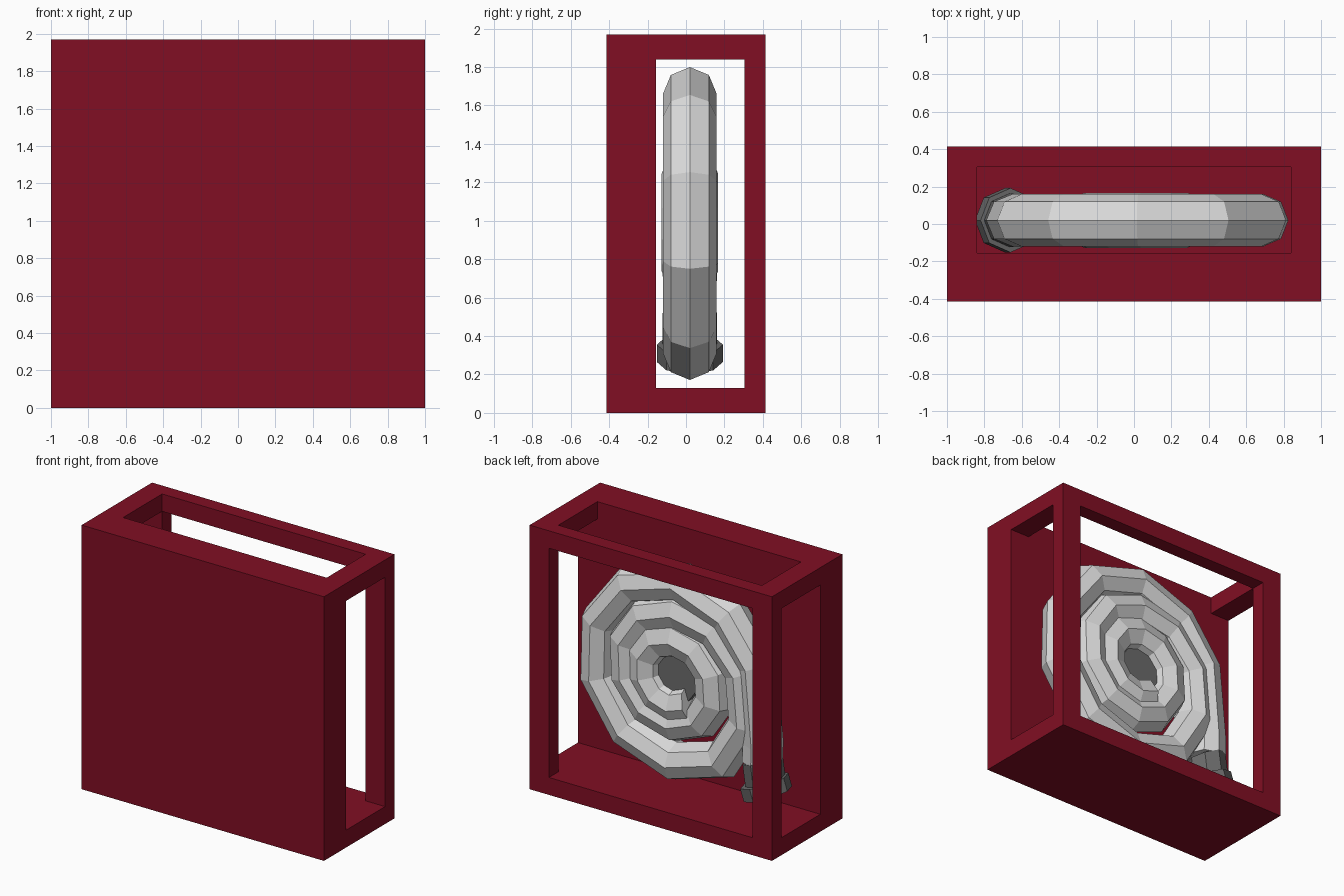
import bpy, bmesh, math
from mathutils import Vector

if "Cube" in bpy.data.objects:
    bpy.data.objects.remove(bpy.data.objects["Cube"])


def material(name, rgb):
    m = bpy.data.materials.new(name)
    m.diffuse_color = (*rgb, 1)
    m.use_nodes = True
    m.node_tree.nodes["Principled BSDF"].inputs["Base Color"].default_value = m.diffuse_color
    return m


RED = material("dark red paint", (0.22, 0.0045, 0.017))
GREY = material("pale grey hose", (0.70, 0.70, 0.70))
DARK = material("dark grey metal", (0.15, 0.15, 0.15))


def finish(bm, name, mat):
    bmesh.ops.remove_doubles(bm, verts=bm.verts, dist=1e-5)
    bmesh.ops.recalc_face_normals(bm, faces=bm.faces)
    me = bpy.data.meshes.new(name)
    bm.to_mesh(me)
    bm.free()
    me.materials.append(mat)
    ob = bpy.data.objects.new(name, me)
    bpy.context.collection.objects.link(ob)
    return ob


# Cabinet: 3x3x3 cells, hollow middle, open at both sides, back and top
AX = [(-1, -0.84, 0.84, 1), (-0.415, -0.155, 0.305, 0.415), (0, 0.13, 1.84, 1.97)]


def solid(c):
    if min(c) < 0 or max(c) > 2:
        return False
    i, j, k = c
    sides = j == 1 and k == 1
    back = i == 1 and k == 1 and j >= 1
    top = i == 1 and j == 1 and k >= 1
    return not (sides or back or top)


bm = bmesh.new()
for n in range(27):
    c = (n % 3, n // 3 % 3, n // 9)
    if not solid(c):
        continue
    for a in range(3):
        for s in (0, 1):
            nb = list(c)
            nb[a] += 2 * s - 1
            if solid(nb):
                continue
            u, v = (a + 1) % 3, (a + 2) % 3
            quad = []
            for du, dv in ((0, 0), (1, 0), (1, 1), (0, 1)):
                g = list(c)
                g[a] += s
                g[u] += du
                g[v] += dv
                quad.append(bm.verts.new([AX[d][g[d]] for d in range(3)]))
            bm.faces.new(quad if s else quad[::-1])
finish(bm, "cabinet", RED)

# Octagonal tube swept along a path in the x-z plane
YC = 0.02


def sweep(name, path, radii, mat, direction=None):
    pts = [Vector((x, 0, z)) for x, z in path]
    bm = bmesh.new()
    rings = []
    for i, p in enumerate(pts):
        t = Vector()
        if direction:
            t = Vector(direction).normalized()
        else:
            if i > 0:
                t += (p - pts[i - 1]).normalized()
            if i < len(pts) - 1:
                t += (pts[i + 1] - p).normalized()
            t.normalize()
        side = Vector((t.z, 0, -t.x))
        ring = []
        for k in range(8):
            a = k * math.pi / 4
            q = p + side * math.cos(a) * radii[i]
            ring.append(bm.verts.new((q.x, YC + math.sin(a) * radii[i], q.z)))
        rings.append(ring)
    for r0, r1 in zip(rings, rings[1:]):
        for k in range(8):
            bm.faces.new((r0[k], r0[(k + 1) % 8], r1[(k + 1) % 8], r1[k]))
    bm.faces.new(rings[0])
    bm.faces.new(rings[-1])
    return finish(bm, name, mat)


# Coiled hose: spiral from the inside out, then the hanging tail
CX, CZ = 0.045, 0.975
KEYS = [(0, 0.685), (0.6, 0.66), (1, 0.47), (2, 0.27), (2.6, 0.23)]


def coil_radius(t):
    for (t0, r0), (t1, r1) in zip(KEYS, KEYS[1:]):
        if t <= t1:
            return r0 + (r1 - r0) * (t - t0) / (t1 - t0)
    return KEYS[-1][1]


path = []
for i in range(26, -1, -1):
    a = math.radians(92 - 36 * i)
    r = coil_radius(i / 10)
    path.append((CX + r * math.cos(a), CZ + r * math.sin(a)))
path += [(-0.375, 1.51), (-0.60, 1.21), (-0.65, 0.64), (-0.645, 0.50)]
radii = [0.147 if i < 10 else 0.14 for i in range(len(path))]
sweep("hose", path, radii, GREY)

# Nozzle coupling with a wider end collar
sweep("nozzle", [(-0.645, 0.52), (-0.668, 0.36), (-0.66, 0.355), (-0.69, 0.265)],
      [0.142, 0.142, 0.172, 0.172], DARK, (-0.36, 0, -0.93))

# Hub in the middle of the coil
bm = bmesh.new()
bmesh.ops.create_cone(bm, cap_ends=True, segments=10, radius1=0.2, radius2=0.2, depth=0.12)
for v in bm.verts:
    x, y, z = v.co
    v.co = (CX + x, YC + z, CZ + y)
finish(bm, "hub", DARK)
